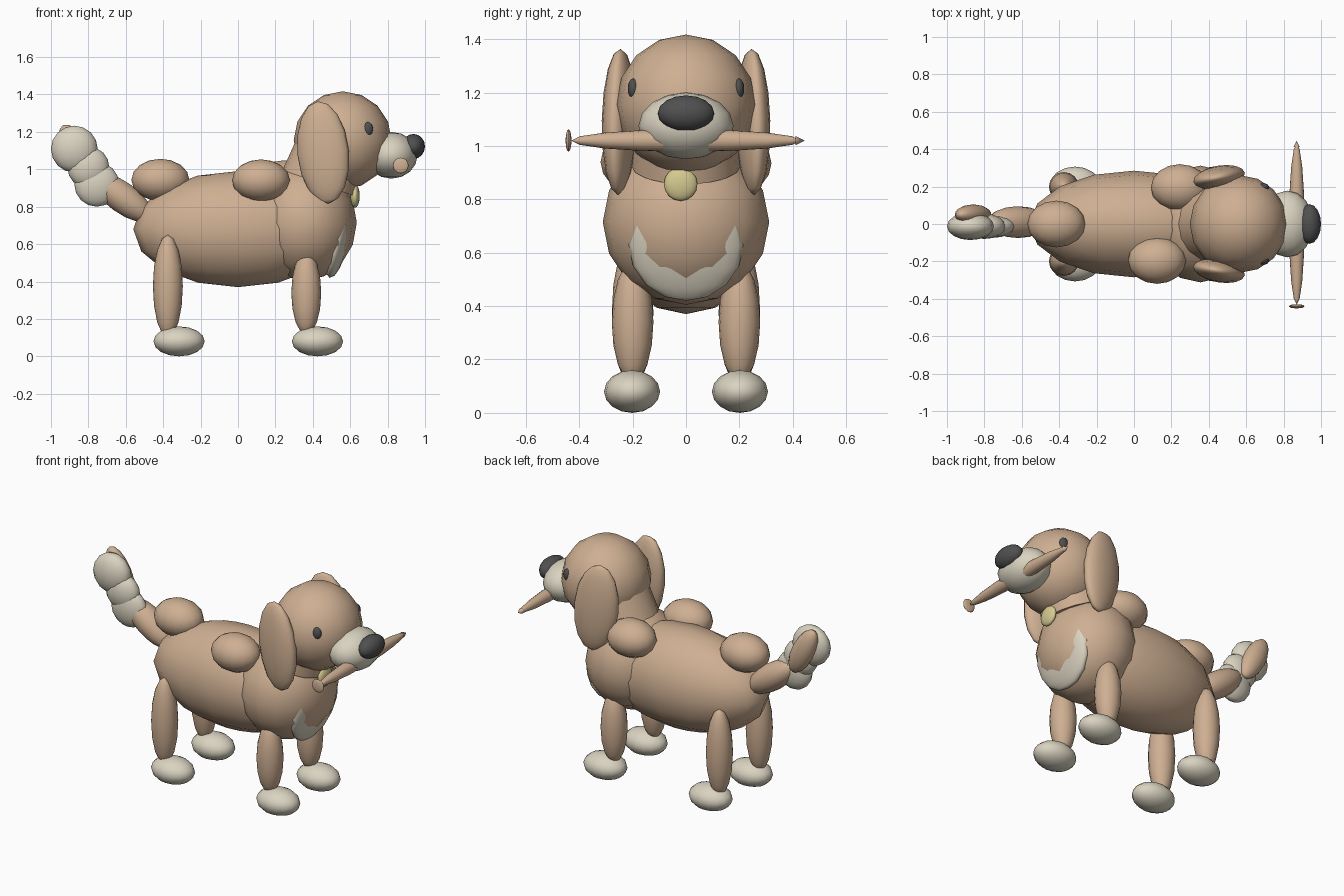
import bpy
import math
from math import radians

cube = bpy.data.objects.get("Cube")
if cube:
    bpy.data.objects.remove(cube, do_unlink=True)


def material(name, r, g, b):
    m = bpy.data.materials.new(name)
    m.use_nodes = True
    m.diffuse_color = (r, g, b, 1)
    bsdf = m.node_tree.nodes["Principled BSDF"]
    bsdf.inputs["Base Color"].default_value = (r, g, b, 1)
    bsdf.inputs["Roughness"].default_value = 0.8
    return m


TAN = material("tan fur", 0.62, 0.43, 0.29)
CREAM = material("cream fur", 0.70, 0.65, 0.53)
DARK = material("dark grey", 0.08, 0.08, 0.08)
GOLD = material("pale gold", 0.66, 0.59, 0.28)


def finish(name, mat, rot):
    ob = bpy.context.object
    ob.name = name
    ob.rotation_euler = [radians(a) for a in rot]
    ob.data.materials.append(mat)
    return ob


def blob(name, loc, size, mat, rot=(0, 0, 0)):
    """Low-poly ellipsoid with the given half sizes."""
    bpy.ops.mesh.primitive_uv_sphere_add(segments=16, ring_count=8, radius=1, location=loc)
    ob = finish(name, mat, rot)
    ob.scale = size
    bpy.ops.object.shade_smooth()
    return ob


def cone(name, loc, r1, r2, depth, mat, rot):
    bpy.ops.mesh.primitive_cone_add(vertices=16, radius1=r1, radius2=r2, depth=depth, location=loc)
    ob = finish(name, mat, rot)
    bpy.ops.object.shade_smooth_by_angle(angle=radians(40))
    return ob


# Body, chest and neck
blob("torso", (0, 0, 0.68), (0.56, 0.285, 0.31), TAN)
blob("chest", (0.355, 0, 0.715), (0.28, 0.312, 0.31), TAN)
blob("chest_patch", (0.535, 0, 0.63), (0.06, 0.215, 0.215), CREAM, (0, 12, 0))
cone("neck", (0.465, 0, 1.02), 0.205, 0.19, 0.2, TAN, (0, 20, 0))
blob("name_tag", (0.625, -0.02, 0.857), (0.026, 0.063, 0.063), GOLD)

# Rounded bumps on the back
for name, loc in (("rump_bump", (-0.415, 0, 0.943)),
                  ("shoulder_bump_near", (0.123, -0.195, 0.94)),
                  ("shoulder_bump_far", (0.245, 0.195, 0.935))):
    blob(name, loc, (0.155, 0.125, 0.113), TAN)

# Head
blob("head", (0.56, 0, 1.155), (0.262, 0.262, 0.262), TAN)
blob("muzzle", (0.82, 0, 1.075), (0.14, 0.178, 0.125), CREAM)
blob("nose", (0.938, 0, 1.122), (0.062, 0.106, 0.067), DARK)

# Paired parts
for side, s in (("near", -1), ("far", 1)):
    blob("eye_" + side, (0.692, s * 0.197, 1.215), (0.03, 0.021, 0.038), DARK)
    blob("ear_" + side, (0.455, s * 0.25, 1.09), (0.14, 0.062, 0.275), TAN, (0, -6, s * 10))
    for end, x, z, h in (("front", 0.365, 0.34, 0.225), ("back", -0.375, 0.375, 0.275)):
        blob(f"{end}_leg_{side}", (x, s * 0.2, z), (0.08, 0.078, h), TAN)
        blob(f"{end}_paw_{side}", (x + 0.06, s * 0.202, 0.08), (0.137, 0.105, 0.08), CREAM)

# Stick held across the mouth, with a knob at one end and a point at the other
blob("stick", (0.87, 0, 1.02), (0.042, 0.042, 0.43), TAN, (90, 0, 0))
blob("stick_knob", (0.87, -0.44, 1.02), (0.042, 0.011, 0.042), TAN)
cone("stick_point", (0.87, 0.428, 1.02), 0.017, 0, 0.034, TAN, (-90, 0, 0))

# Tail with a cream tuft along one side
blob("tail_base", (-0.62, 0.01, 0.85), (0.2, 0.085, 0.082), TAN, (0, 36, 0))
blob("tail_tip", (-0.86, 0.05, 1.09), (0.07, 0.055, 0.165), TAN, (0, -27, 0))
for i, (x, z, r) in enumerate(((-0.755, 0.92, 0.12), (-0.8, 1.01, 0.112), (-0.875, 1.108, 0.125))):
    blob(f"tail_tuft_{i + 1}", (x, -0.012, z), (r, 0.062 + 0.006 * i, r), CREAM)
